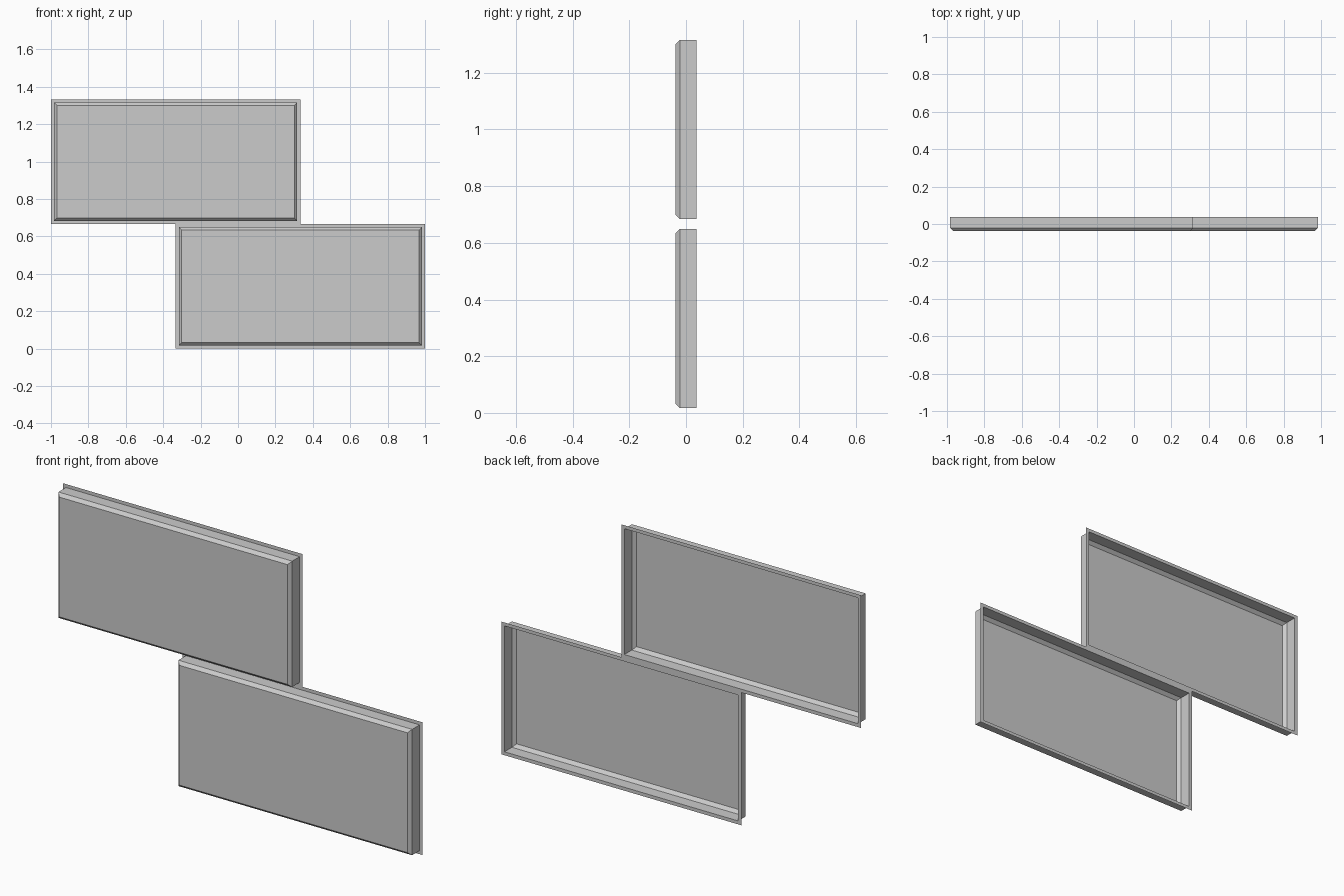
import bpy, bmesh

if "Cube" in bpy.data.objects:
    bpy.data.objects.remove(bpy.data.objects["Cube"])

W, H = 4 / 3, 2 / 3
# Rectangular rings from rear flange edge to front face: (inset, y)
RINGS = [(0.0, 0.0375), (0.0172, 0.0375), (0.0172, -0.0215), (0.0325, -0.0375)]


def wall_panel(name, cx, cz):
    bm = bmesh.new()
    loops = []
    for inset, y in RINGS:
        a, b = W / 2 - inset, H / 2 - inset
        loops.append([bm.verts.new((sx * a, y, sz * b))
                      for sx, sz in ((-1, -1), (1, -1), (1, 1), (-1, 1))])
    # Flange, side walls and chamfer
    for outer, inner in zip(loops, loops[1:]):
        for i in range(4):
            j = (i + 1) % 4
            bm.faces.new((outer[i], outer[j], inner[j], inner[i]))
    # Flat front face; the back stays open
    bm.faces.new(loops[-1])
    mesh = bpy.data.meshes.new(name)
    bm.to_mesh(mesh)
    bm.free()
    obj = bpy.data.objects.new(name, mesh)
    obj.location = (cx, 0, cz)
    bpy.context.collection.objects.link(obj)


# Two staggered panels, half a panel width apart
wall_panel("lower_panel", W / 4, H / 2)
wall_panel("upper_panel", -W / 4, H * 1.5)
